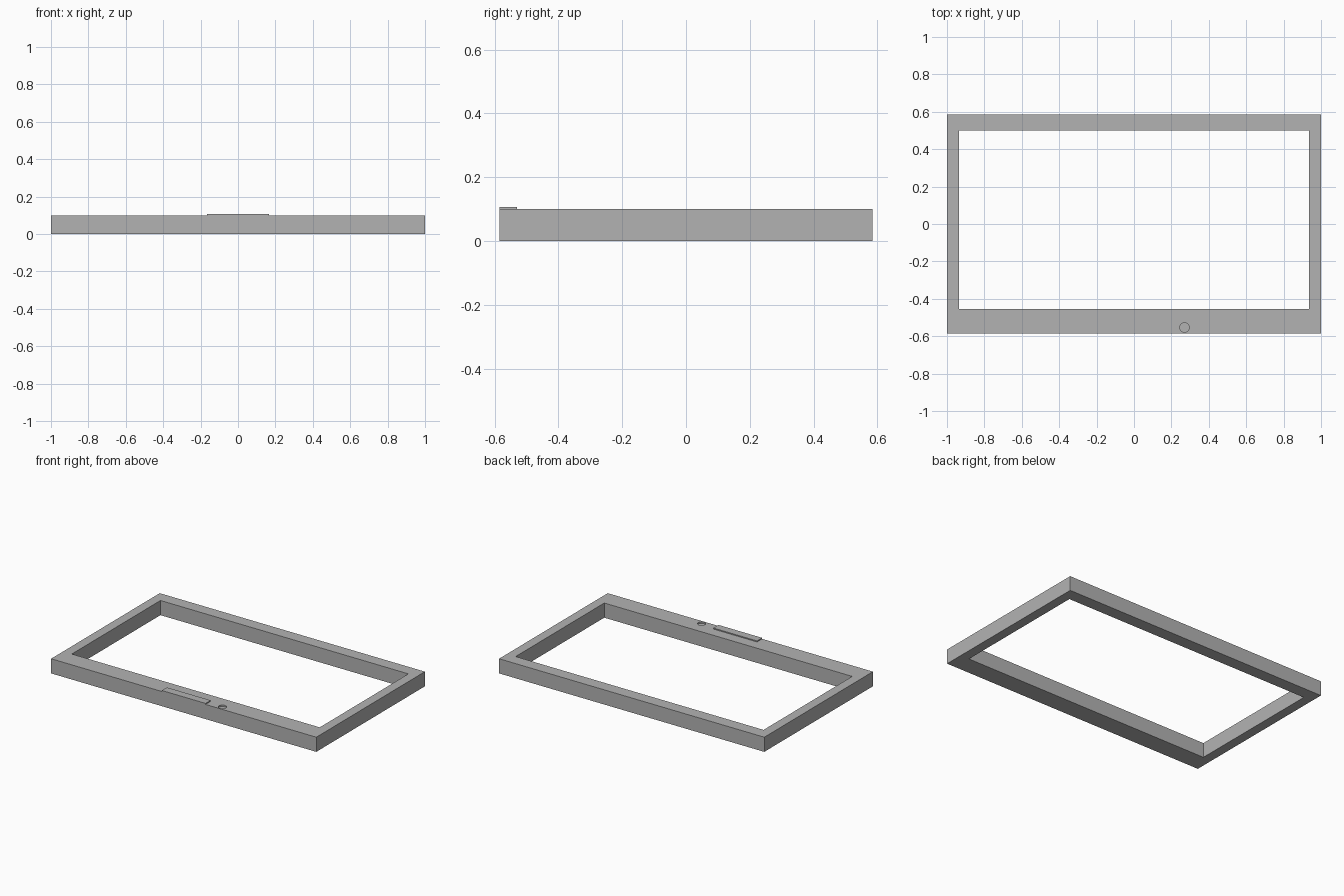
import bpy
import bmesh
from math import cos, sin, tau

cube = bpy.data.objects.get("Cube")
if cube:
    bpy.data.objects.remove(cube, do_unlink=True)

HEIGHT = 0.1
RECESS = 0.01

grey = bpy.data.materials.new("plain grey")
grey.use_nodes = True
colour = (0.45, 0.45, 0.45, 1)
grey.diffuse_color = colour
grey.node_tree.nodes["Principled BSDF"].inputs["Base Color"].default_value = colour


def finish(name, bm):
    """Turn a bmesh into a grey, flat-shaded object."""
    bmesh.ops.recalc_face_normals(bm, faces=bm.faces)
    mesh = bpy.data.meshes.new(name)
    bm.to_mesh(mesh)
    bm.free()
    mesh.materials.append(grey)
    obj = bpy.data.objects.new(name, mesh)
    bpy.context.collection.objects.link(obj)
    return obj


def rectangle(x, y0, y1):
    return [(-x, y0), (x, y0), (x, y1), (-x, y1)]


def prism(name, outline, z0, z1):
    """Extrude a closed outline upwards."""
    bm = bmesh.new()
    base = bm.faces.new([bm.verts.new((x, y, z0)) for x, y in outline])
    top = bmesh.ops.extrude_face_region(bm, geom=[base])["geom"]
    verts = [v for v in top if isinstance(v, bmesh.types.BMVert)]
    bmesh.ops.translate(bm, verts=verts, vec=(0, 0, z1 - z0))
    return finish(name, bm)


# Rectangular bezel with a wide front rail and narrow sides
bm = bmesh.new()
outer = rectangle(1, -0.585, 0.585)
inner = rectangle(0.935, -0.455, 0.5)
loops = [[bm.verts.new((x, y, z)) for x, y in outline]
         for outline, z in ((outer, 0), (outer, HEIGHT), (inner, HEIGHT), (inner, 0))]
for a, b in zip(loops, loops[1:] + loops[:1]):
    for i in range(4):
        j = (i + 1) % 4
        bm.faces.new((a[i], a[j], b[j], b[i]))
bezel = finish("bezel_frame", bm)

# Shallow round button recess in the front rail
circle = [(0.27 + 0.025 * cos(tau * i / 32), -0.553 + 0.025 * sin(tau * i / 32))
          for i in range(32)]
cutter = prism("button_recess_cutter", circle, HEIGHT - RECESS, HEIGHT + RECESS)
cutter.hide_render = True
cutter.hide_set(True)
cut = bezel.modifiers.new("button recess", "BOOLEAN")
cut.operation = "DIFFERENCE"
cut.solver = "EXACT"
cut.object = cutter

# Low raised plate centred on the front edge
prism("front_plate", rectangle(0.165, -0.585, -0.53), HEIGHT, HEIGHT + 0.007)
